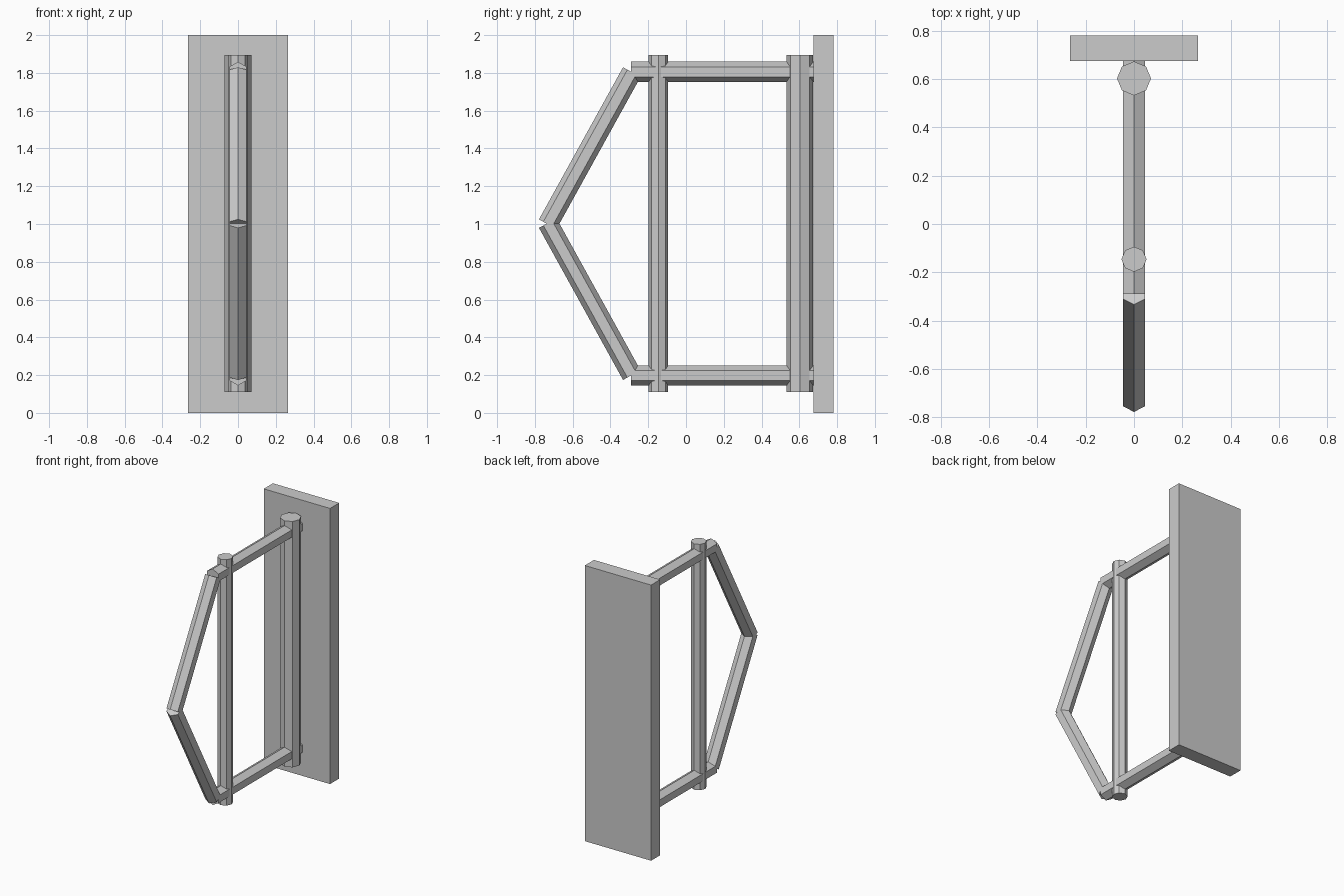
import bpy, math
from mathutils import Vector, Matrix

if "Cube" in bpy.data.objects:
    bpy.data.objects.remove(bpy.data.objects["Cube"])

MID_Z = 1.002  # height of the mirror plane


def rod(name, start, end, radius, sides):
    """Flat-faced prism between two points in the x = 0 plane, one edge line facing y/z."""
    a, b = Vector((0, *start)), Vector((0, *end))
    axis = (b - a).normalized()
    side = Vector((1, 0, 0))
    up = axis.cross(side)
    # local y is the direction that carries a vertex
    rot = Matrix((side, up, -side.cross(up) if side.cross(up).dot(axis) < 0 else axis)).transposed()
    rot = Matrix((up.cross(axis), up, axis)).transposed()
    bpy.ops.mesh.primitive_cylinder_add(vertices=sides, radius=radius, depth=(b - a).length)
    obj = bpy.context.object
    obj.name = name
    obj.data.transform(Matrix.Translation((a + b) / 2) @ rot.to_4x4())
    return obj


# Mounting plate
bpy.ops.mesh.primitive_cube_add(size=1, location=(0, 0.728, 1))
plate = bpy.context.object
plate.name = "mounting_plate"
plate.scale = (0.532, 0.105, 2.0)

# Vertical posts
rod("rear_post", (0.603, 0.11), (0.603, 1.894), 0.0705, 8)
rod("front_post", (-0.146, 0.11), (-0.146, 1.894), 0.052, 8)

# Horizontal arms and slanted nose bars, mirrored about the middle height
for label, s in (("upper", 1), ("lower", -1)):
    rod(label + "_arm", (-0.29, MID_Z + s * 0.804), (0.685, MID_Z + s * 0.804), 0.053, 6)
    rod(label + "_nose_bar", (-0.732, MID_Z - s * 0.003), (-0.287, MID_Z + s * 0.802), 0.053, 6)
